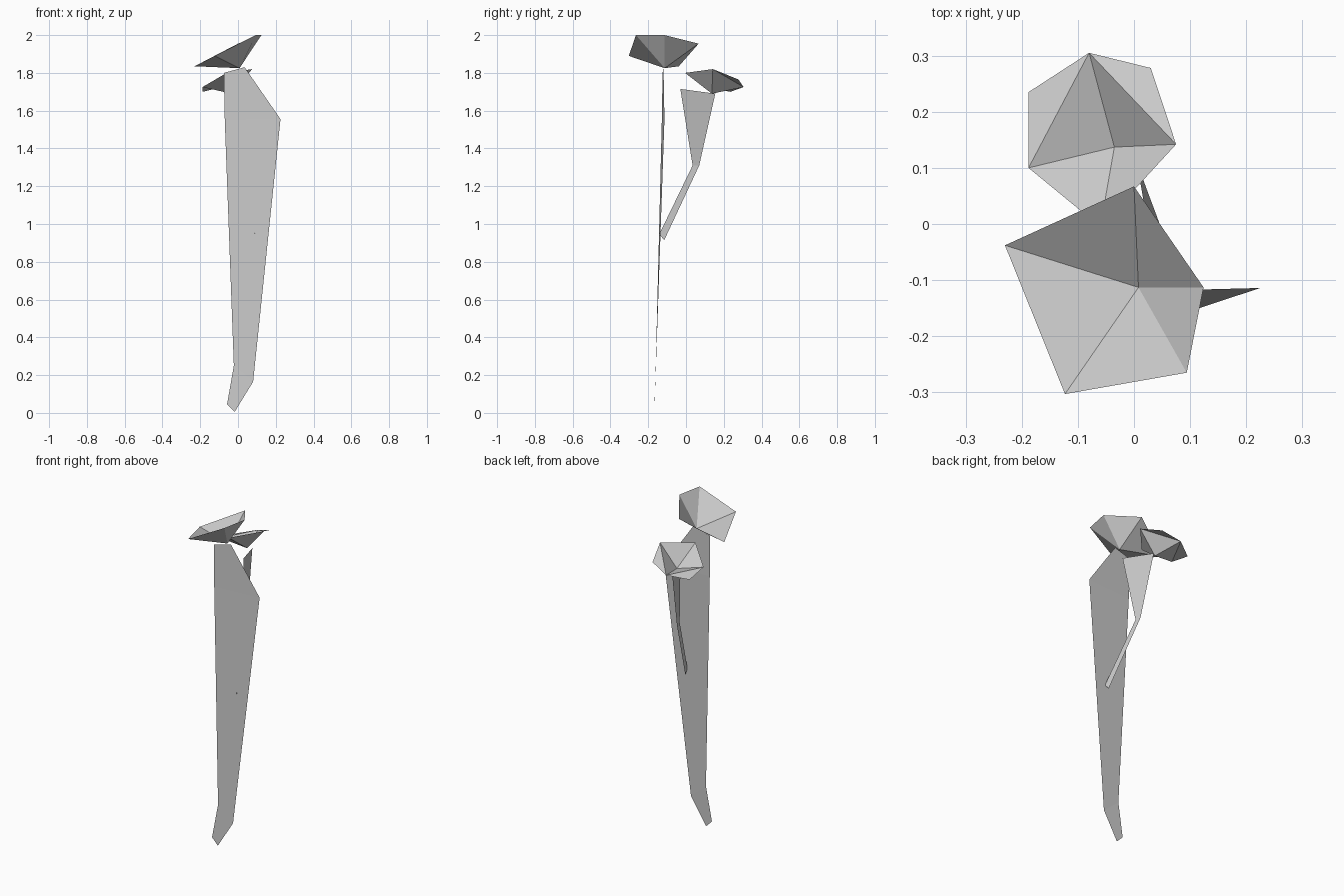
import bpy


def sheet(name, verts, faces):
    """Flat-shaded thin surface."""
    mesh = bpy.data.meshes.new(name)
    mesh.from_pydata(verts, [], faces)
    mesh.update()
    obj = bpy.data.objects.new(name, mesh)
    bpy.context.collection.objects.link(obj)
    return obj


def ribbon(name, left, right):
    """Tapering blade lofted between a left and a right edge."""
    n = len(left)
    return sheet(name, left + right,
                 [(i, i + 1, n + i + 1, n + i) for i in range(n - 1)])


def cup(name, centre, rim, spokes, flaps=()):
    """Open blossom: petals fan from the centre, flaps extend past the fan."""
    ring = list(zip(spokes, spokes[1:] + spokes[:1]))
    faces = [(0, b + 1, a + 1) for a, b in ring]
    faces += [(c + 1, b + 1, a + 1) for a, b, c in flaps]
    return sheet(name, [centre] + rim, faces)


# Tall flat main stem
ribbon("main_stem",
       [(-0.075, -0.124, 1.80), (-0.07, -0.128, 1.55),
        (-0.022, -0.160, 0.25), (-0.058, -0.166, 0.045)],
       [(0.035, -0.119, 1.83), (0.225, -0.114, 1.555),
        (0.08, -0.162, 0.165), (-0.018, -0.168, 0.005)])

# Bent side stem
ribbon("side_stem",
       [(0.057, -0.03, 1.715), (0.018, 0.035, 1.31), (0.09, -0.142, 0.945)],
       [(-0.012, 0.155, 1.69), (0.012, 0.07, 1.31), (0.085, -0.115, 0.915)])

# Upper five-sided blossom
cup("large_blossom", (0.008, -0.113, 1.825),
    [(0.0, 0.067, 1.955), (0.124, -0.113, 2.0), (0.094, -0.265, 2.0),
     (-0.123, -0.303, 1.89), (-0.23, -0.038, 1.835)],
    [0, 1, 2, 3, 4])

# Lower six-sided blossom with two folded flaps
cup("small_blossom", (-0.035, 0.137, 1.69),
    [(-0.08, 0.305, 1.725), (0.03, 0.278, 1.765), (0.075, 0.142, 1.82),
     (-0.06, -0.005, 1.80), (-0.188, 0.10, 1.725), (-0.188, 0.235, 1.70)],
    [0, 2, 3, 4], flaps=[(0, 1, 2), (4, 5, 0)])
